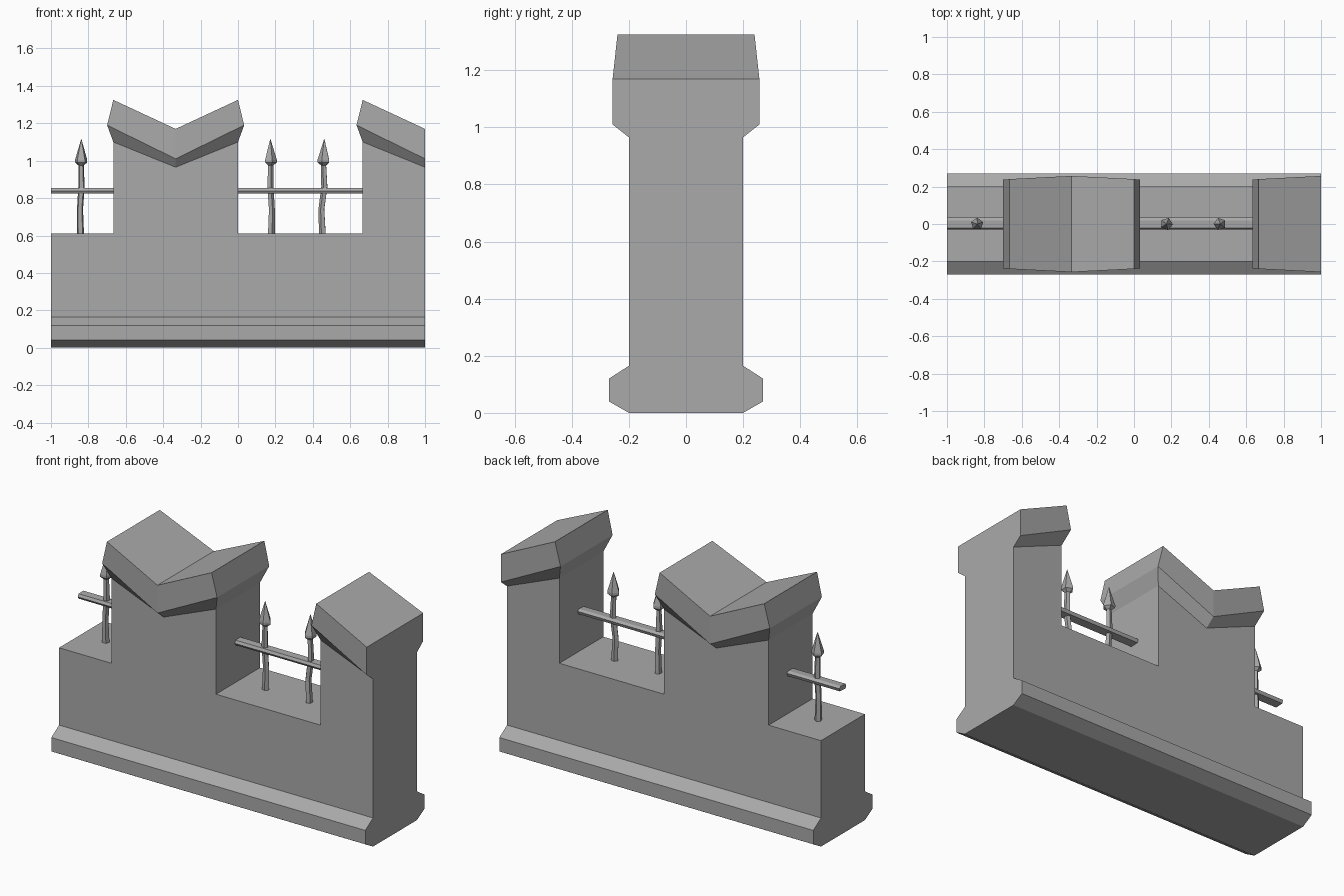
import bpy
import bmesh
import math
from mathutils import Vector

cube = bpy.data.objects.get("Cube")
if cube:
    bpy.data.objects.remove(cube, do_unlink=True)

stone = bpy.data.materials.new("grey_stone")
stone.use_nodes = True
GREY = (0.4, 0.4, 0.4, 1)
stone.diffuse_color = GREY
stone.node_tree.nodes["Principled BSDF"].inputs["Base Color"].default_value = GREY


def loft(name, rings, split_caps=False):
    """Bridge matching rings of points and close both ends."""
    bm = bmesh.new()
    loops = [[bm.verts.new(p) for p in ring] for ring in rings]
    n = len(loops[0])
    for a, b in zip(loops, loops[1:]):
        for i in range(n):
            j = (i + 1) % n
            bm.faces.new((a[i], a[j], b[j], b[i]))
    for end in (loops[0], loops[-1]):
        if split_caps:
            bm.faces.new((end[0], end[1], end[4], end[5]))
            bm.faces.new(end[1:5])
        else:
            bm.faces.new(end)
    bmesh.ops.recalc_face_normals(bm, faces=bm.faces)
    mesh = bpy.data.meshes.new(name)
    bm.to_mesh(mesh)
    bm.free()
    mesh.materials.append(stone)
    obj = bpy.data.objects.new(name, mesh)
    bpy.context.collection.objects.link(obj)
    return obj


def bar_along_x(name, profile, x0, x1):
    return loft(name, [[(x, y, z) for y, z in profile] for x in (x0, x1)])


# Plinth with bevelled top and bottom edges
half = [(0.2, 0), (0.27, 0.04), (0.27, 0.12), (0.2, 0.165)]
bar_along_x("plinth", half + [(-y, z) for y, z in reversed(half)], -1, 1)

# Wall with merlons and a V-shaped top under each coping
T = 1 / 3
outline = [(-1, 0.165), (1, 0.165), (1, 0.965), (2 * T, 1.1), (2 * T, 0.61),
           (0, 0.61), (0, 1.1), (-T, 0.965), (-2 * T, 1.1), (-2 * T, 0.61), (-1, 0.61)]
loft("wall", [[(x, y, z) for x, z in outline] for y in (-0.2, 0.2)])


# Copings: each station is a six-point section
def peak(x, side):
    pts = [(x, 0.2, 1.1), (x + side * 0.033, 0.237, 1.19), (x, 0.24, 1.325)]
    return pts + [(px, -y, z) for px, y, z in reversed(pts)]


def valley(x):
    pts = [(x, 0.2, 0.965), (x, 0.257, 1.01), (x, 0.257, 1.17)]
    return pts + [(px, -y, z) for px, y, z in reversed(pts)]


loft("middle_coping", [peak(-2 * T, -1), valley(-T), peak(0, 1)], True)
loft("end_coping", [peak(2 * T, -1), valley(1)], True)

# Flat horizontal rails
rail = [(-0.03, 0.838), (-0.022, 0.853), (0.02, 0.855),
        (0.035, 0.846), (0.028, 0.828), (-0.022, 0.825)]
bar_along_x("short_rail", rail, -1, -2 * T)
bar_along_x("long_rail", rail, 0, 2 * T)


# Slightly crooked five-sided spikes: (height, radius, sideways bend)
SPIKE = [(0.6, 0.02, 0), (0.74, 0.017, -0.004), (0.86, 0.018, 0.003), (0.975, 0.015, 0),
         (0.99, 0.034, 0), (1.005, 0.034, 0), (1.115, 0.001, 0)]


def spike(name, x, turn, lean):
    rings = []
    for z, r, bend in SPIKE:
        centre = Vector((x + bend * lean + 0.008 * lean * (z - 0.85), 0, z))
        rings.append([centre + Vector((r * math.cos(turn + k * math.tau / 5),
                                       r * math.sin(turn + k * math.tau / 5), 0))
                      for k in range(5)])
    loft(name, rings)


for i, (x, turn, lean) in enumerate([(-0.84, 0.3, 1), (0.175, 1.2, -1), (0.457, 0.6, 2)]):
    spike(f"spike_{i + 1}", x, turn, lean)
